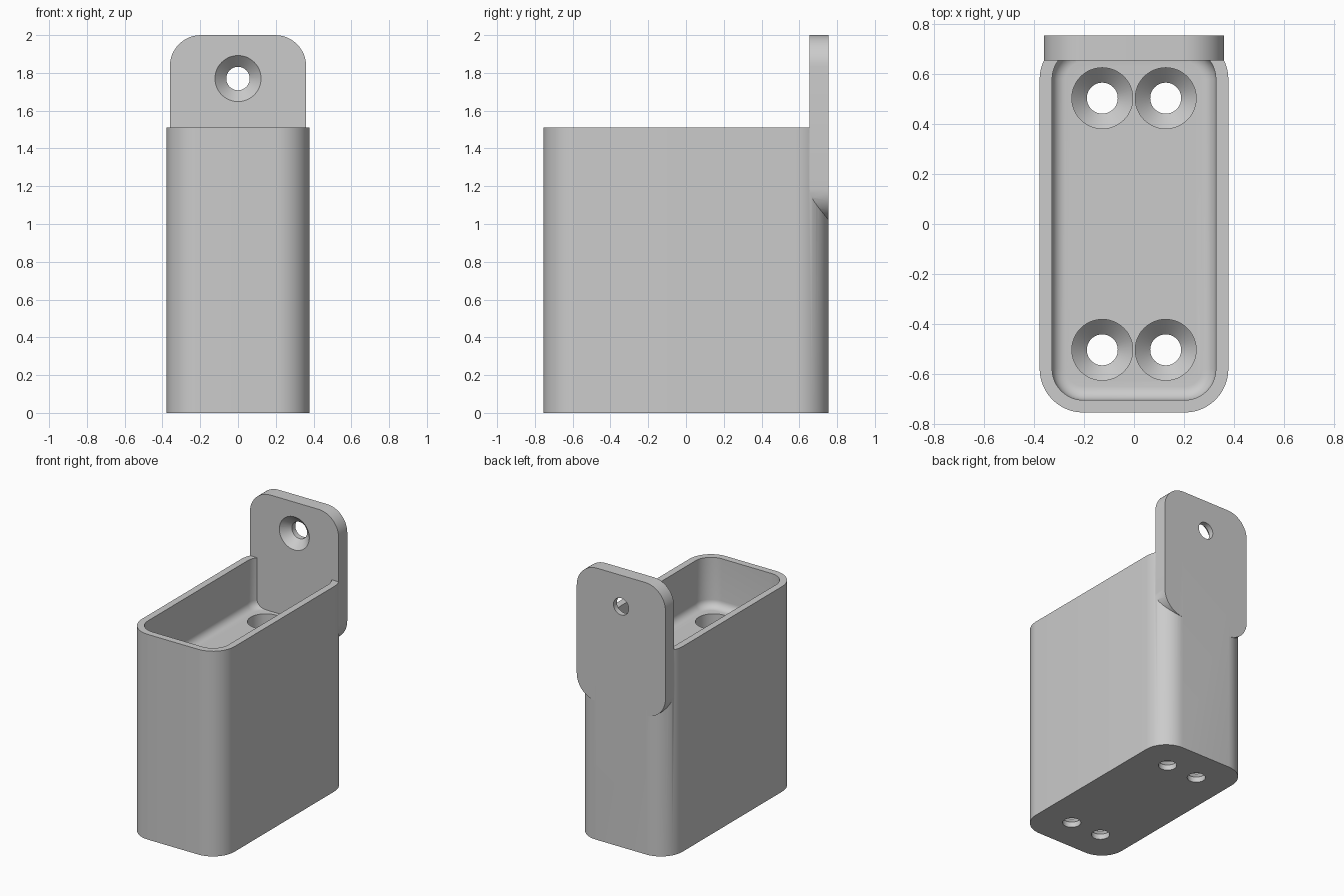
import bpy, bmesh, math
from mathutils import Matrix

cube = bpy.data.objects.get("Cube")
if cube:
    bpy.data.objects.remove(cube, do_unlink=True)

HALF_X, HALF_Y, TOP = 0.378, 0.755, 1.51   # outer box
WALL, FLOOR, FILLET = 0.05, 1.145, 0.055   # pocket
TAB_T = 0.10                               # tab thickness

grey = bpy.data.materials.new("plain_grey")
grey.use_nodes = True
grey.diffuse_color = (0.6, 0.6, 0.6, 1)
grey.node_tree.nodes["Principled BSDF"].inputs["Base Color"].default_value = (0.6, 0.6, 0.6, 1)


def rounded_rect(hx, hy, r, z, n=12):
    """Ring of points around a rectangle with round corners."""
    ring = []
    for k, (sx, sy) in enumerate([(1, 1), (-1, 1), (-1, -1), (1, -1)]):
        for i in range(n + 1):
            a = math.pi / 2 * (k + i / n)
            ring.append((sx * (hx - r) + r * math.cos(a), sy * (hy - r) + r * math.sin(a), z))
    return ring


def circle(r, z, n=48):
    return [(r * math.cos(math.tau * i / n), r * math.sin(math.tau * i / n), z) for i in range(n)]


def loft(name, rings, matrix=Matrix()):
    """Closed solid through a stack of matching rings."""
    bm = bmesh.new()
    loops = [[bm.verts.new(matrix @ Matrix.Translation(p).translation) for p in ring] for ring in rings]
    for a, b in zip(loops, loops[1:]):
        for i in range(len(a)):
            j = (i + 1) % len(a)
            bm.faces.new((a[i], a[j], b[j], b[i]))
    bm.faces.new(loops[0][::-1])
    bm.faces.new(loops[-1])
    bmesh.ops.recalc_face_normals(bm, faces=bm.faces)
    mesh = bpy.data.meshes.new(name)
    bm.to_mesh(mesh)
    bm.free()
    mesh.materials.append(grey)
    obj = bpy.data.objects.new(name, mesh)
    bpy.context.collection.objects.link(obj)
    return obj


def combine(target, other, operation):
    """Apply a boolean and discard the helper."""
    mod = target.modifiers.new("boolean", 'BOOLEAN')
    mod.operation, mod.object, mod.solver = operation, other, 'EXACT'
    bpy.context.view_layer.objects.active = target
    bpy.ops.object.modifier_apply(modifier=mod.name)
    bpy.data.objects.remove(other, do_unlink=True)


def screw_hole(matrix, reach):
    """Cutter: narrow shank, countersink, then a wide access bore."""
    return loft("screw_cutter", [circle(0.062, -0.05), circle(0.062, 0.04),
                                 circle(0.122, 0.10), circle(0.122, reach)], matrix)


# Box body
holder = loft("wall_holder", [rounded_rect(HALF_X, HALF_Y, 0.175, z) for z in (0, TOP)])

# Pocket with a rounded floor edge
rings = []
for i in range(9):
    a = math.pi / 2 * i / 8
    inset = WALL + FILLET * (1 - math.sin(a))
    rings.append(rounded_rect(HALF_X - inset, HALF_Y - inset, 0.175 - inset,
                              FLOOR + FILLET * (1 - math.cos(a))))
rings.append(rounded_rect(HALF_X - WALL, HALF_Y - WALL, 0.175 - WALL, TOP + 0.2))
combine(holder, loft("pocket_cutter", rings), 'DIFFERENCE')

# Upright mounting tab, flush with the back
TO_BACK = Matrix.Rotation(math.pi / 2, 4, 'X')     # local z points to the front
tab = loft("mounting_tab", [rounded_rect(0.361, 0.49, 0.165, z) for z in (0, TAB_T)],
           Matrix.Translation((0, HALF_Y, 1.51)) @ TO_BACK)
combine(holder, tab, 'UNION')

# Screw holes in the floor and the tab
for x in (-0.127, 0.127):
    for y in (-0.504, 0.504):
        combine(holder, screw_hole(Matrix.Translation((x, y, 0)), FLOOR + 0.1), 'DIFFERENCE')
combine(holder, screw_hole(Matrix.Translation((0, HALF_Y, 1.77)) @ TO_BACK, 0.2), 'DIFFERENCE')

bpy.ops.object.select_all(action='DESELECT')
holder.select_set(True)
bpy.context.view_layer.objects.active = holder
bpy.ops.object.shade_smooth_by_angle(angle=math.radians(30))
